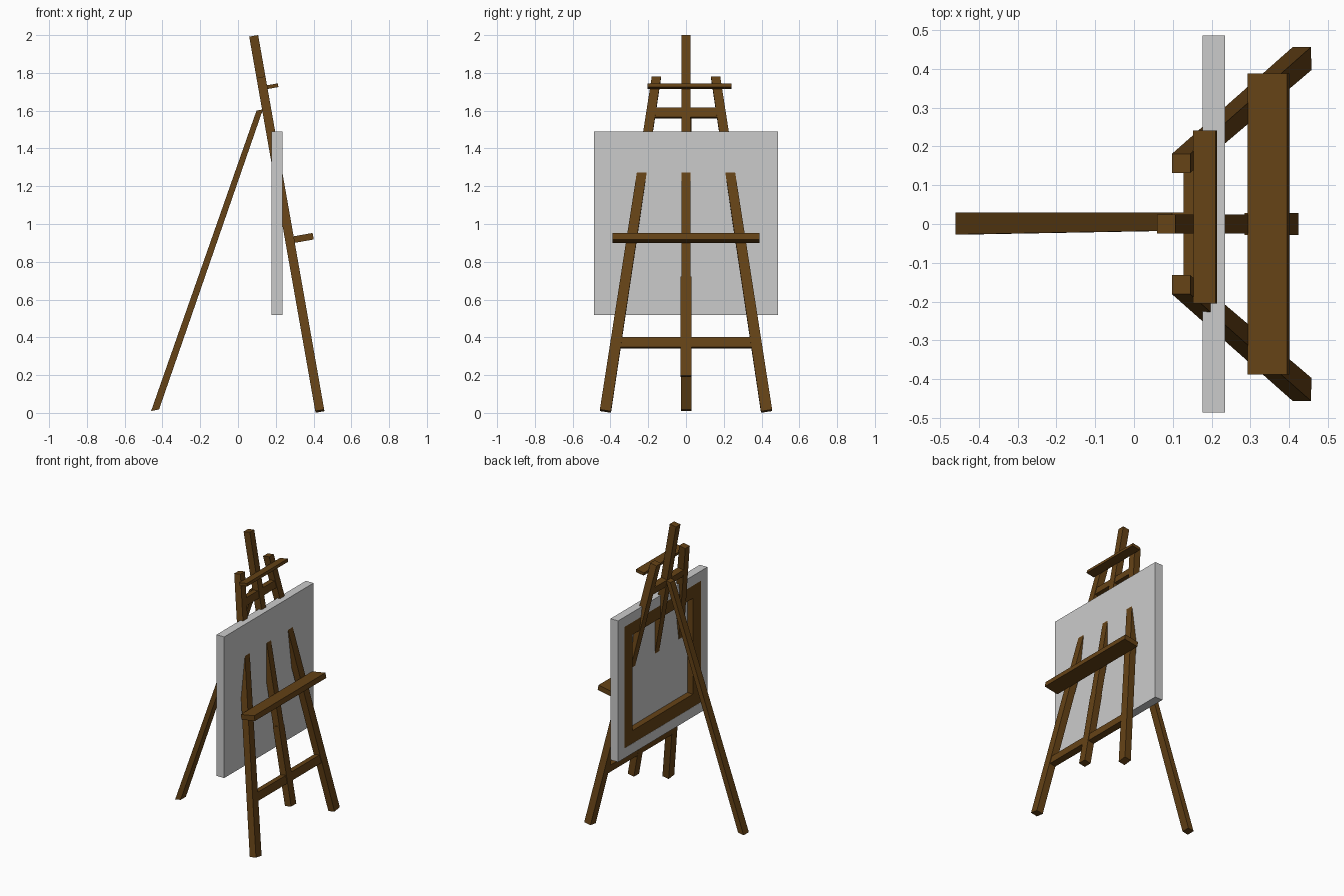
import bpy, bmesh, math
from mathutils import Matrix, Vector

if "Cube" in bpy.data.objects:
    bpy.data.objects.remove(bpy.data.objects["Cube"])

wood = bpy.data.materials.new("dark_wood")
wood.diffuse_color = (0.13, 0.055, 0.008, 1)
wood.use_nodes = True
wood.node_tree.nodes["Principled BSDF"].inputs["Base Color"].default_value = wood.diffuse_color

# local frame of the leaning front: x = outward normal, y = across, z = up the slope
LEAN = Matrix.Translation((0.435, 0, 0)) @ Matrix.Rotation(math.radians(-10), 4, 'Y')


def prism(name, base, offset, matrix=None, mat=wood):
    """Extrude a flat polygon along an offset vector."""
    bm = bmesh.new()
    face = bm.faces.new([bm.verts.new(p) for p in base])
    ext = bmesh.ops.extrude_face_region(bm, geom=[face], use_keep_orig=True)
    bmesh.ops.translate(bm, vec=Vector(offset),
                        verts=[v for v in ext["geom"] if isinstance(v, bmesh.types.BMVert)])
    bmesh.ops.recalc_face_normals(bm, faces=bm.faces)
    if matrix:
        bm.transform(matrix)
        bmesh.ops.recalc_face_normals(bm, faces=bm.faces)
    me = bpy.data.meshes.new(name)
    bm.to_mesh(me)
    bm.free()
    ob = bpy.data.objects.new(name, me)
    bpy.context.collection.objects.link(ob)
    if mat:
        me.materials.append(mat)
    return ob


def leaning(name, pts, n0, n1):
    """Board drawn as (y, slope) points, spanning n0..n1 along the normal."""
    return prism(name, [(n0, y, s) for y, s in pts], (n1 - n0, 0, 0), LEAN)


def rect(y0, y1, s0, s1):
    return [(y0, s0), (y1, s0), (y1, s1), (y0, s1)]


def box(name, x, y, z, mat=wood):
    return prism(name, [(x[0], b, c) for b, c in rect(*y, *z)], (x[1] - x[0], 0, 0), mat=mat)


# splayed front legs
for side, label in ((1, "right"), (-1, "left")):
    pts = [(0.397, 0.005), (0.456, 0.014), (0.181, 1.805), (0.132, 1.805)]
    leaning("front_leg_" + label, [(side * y, s) for y, s in pts], -0.024, 0.024)

# central mast: wider lower part, slimmer upper part
leaning("mast_lower", rect(-0.028, 0.028, 0.196, 0.73), -0.024, 0.024)
leaning("mast_upper", rect(-0.024, 0.024, 0.73, 2.027), -0.024, 0.024)

# crossbars between the legs
leaning("lower_crossbar", [(-0.36, 0.35), (0.36, 0.35), (0.35, 0.405), (-0.35, 0.405)], -0.023, 0.02)
leaning("upper_crossbar", rect(-0.175, 0.175, 1.587, 1.637), -0.023, 0.02)

# tray and top clamp, square to the leaning front
leaning("tray", rect(-0.388, 0.388, 0.91, 0.945), 0.022, 0.126)
leaning("top_clamp", rect(-0.205, 0.241, 1.737, 1.757), 0.022, 0.082)

# rear prop leg, slightly narrower at the top
rear = prism("rear_leg", [(-0.46, -0.027, 0.01), (-0.418, -0.027, 0.018),
                          (0.132, -0.027, 1.607), (0.098, -0.027, 1.6)], (0, 0.057, 0))
for v in rear.data.vertices:
    if v.co.z > 1 and v.co.y < 0:
        v.co.y = -0.017

# canvas: front sheet, folded grey rim and wooden stretcher bars behind
XB, XP, XF = 0.177, 0.221, 0.235
H, Z0, Z1 = 0.486, 0.518, 1.49


def ring(name, inset, width, x0, x1, mat):
    h, a, b = H - inset, Z0 + inset, Z1 - inset
    w = width
    bm = bmesh.new()
    outer = [(-h, a), (h, a), (h, b), (-h, b)]
    inner = [(-h + w, a + w), (h - w, a + w), (h - w, b - w), (-h + w, b - w)]
    loops = [[bm.verts.new((x, y, z)) for y, z in lp]
             for x, lp in ((x0, outer), (x0, inner), (x1, inner), (x1, outer))]
    for k in range(4):
        p, q = loops[k], loops[(k + 1) % 4]
        for i in range(4):
            j = (i + 1) % 4
            bm.faces.new((p[i], p[j], q[j], q[i]))
    bmesh.ops.recalc_face_normals(bm, faces=bm.faces)
    me = bpy.data.meshes.new(name)
    bm.to_mesh(me)
    bm.free()
    if mat:
        me.materials.append(mat)
    bpy.context.collection.objects.link(bpy.data.objects.new(name, me))


box("canvas_sheet", (XP, XF), (-H, H), (Z0, Z1), None)
ring("canvas_folded_rim", 0, 0.068, XB, XP, None)
ring("stretcher_frame", 0.068, 0.088, XB + 0.001, XP, wood)
